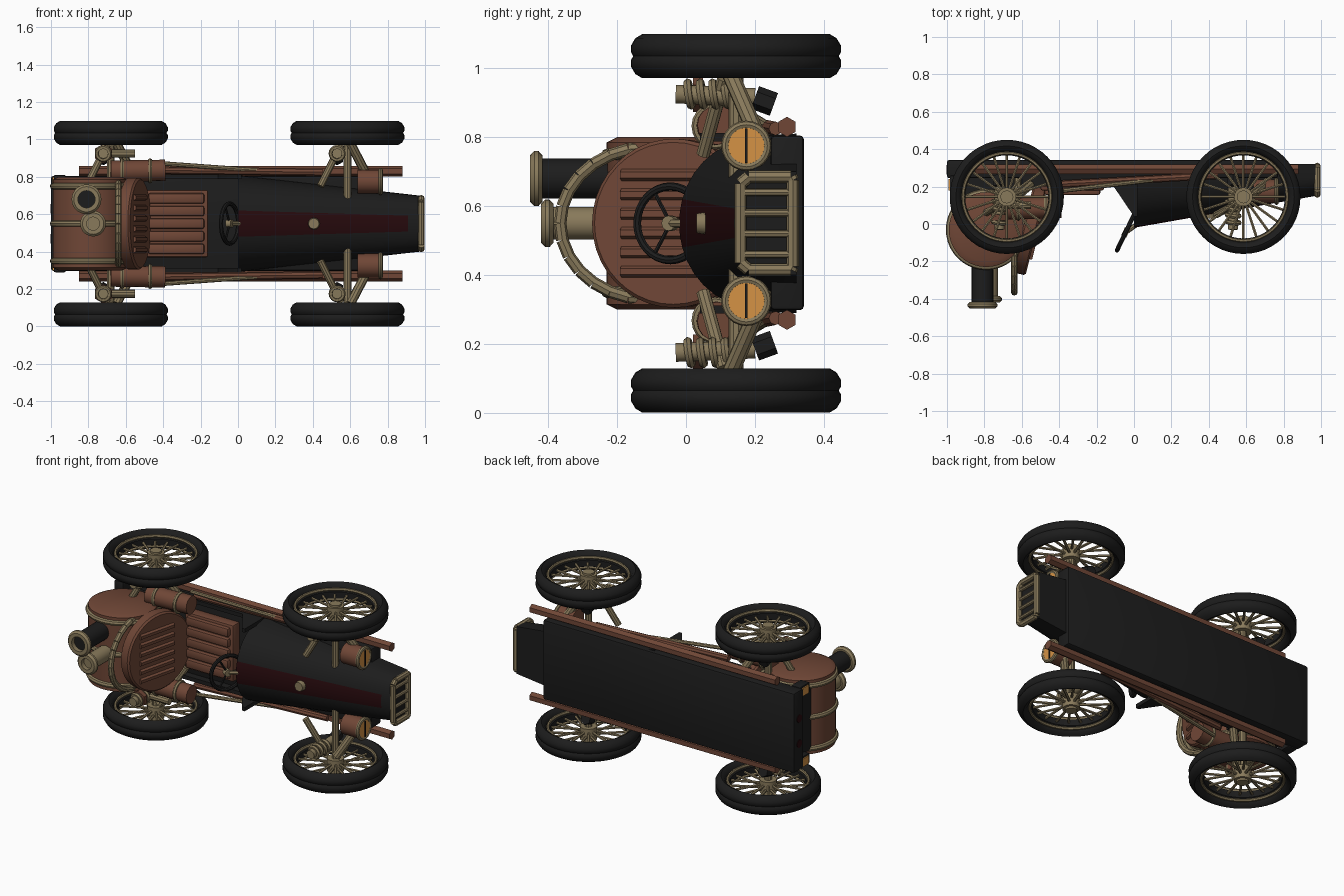
import bpy, bmesh, math
from mathutils import Vector, Matrix

if "Cube" in bpy.data.objects:
    bpy.data.objects.remove(bpy.data.objects["Cube"])

# The car lies on its side: length along x, its own "up" is -y, its width is z.
ZC = 0.55

def mat(name, c):
    m = bpy.data.materials.new(name)
    m.diffuse_color = (*c, 1)
    m.use_nodes = True
    m.node_tree.nodes["Principled BSDF"].inputs["Base Color"].default_value = m.diffuse_color
    return m

COPPER = mat("copper brown", (0.16, 0.062, 0.037))
BRASS = mat("aged brass", (0.25, 0.195, 0.105))
BLACK = mat("black", (0.012, 0.012, 0.012))
RED = mat("dark red", (0.02, 0.003, 0.004))
AMBER = mat("amber glass", (0.66, 0.29, 0.06))

def finish(bm, name, mats, angle=35):
    bmesh.ops.recalc_face_normals(bm, faces=bm.faces)
    for f in bm.faces:
        f.smooth = True
    for e in bm.edges:
        e.smooth = len(e.link_faces) == 2 and e.calc_face_angle(0) < math.radians(angle)
    me = bpy.data.meshes.new(name)
    bm.to_mesh(me)
    bm.free()
    for m in (mats if isinstance(mats, list) else [mats]):
        me.materials.append(m)
    ob = bpy.data.objects.new(name, me)
    bpy.context.collection.objects.link(ob)
    return ob

def rod(name, a, b, r, m, n=12, r2=None):
    a, b = Vector(a), Vector(b)
    bm = bmesh.new()
    q = (b - a).to_track_quat('Z', 'Y').to_matrix().to_4x4()
    bmesh.ops.create_cone(bm, cap_ends=True, segments=n, radius1=r, radius2=r if r2 is None else r2,
                          depth=(b - a).length, matrix=Matrix.Translation((a + b) / 2) @ q)
    return finish(bm, name, m)

def box(name, lo, hi, m, bevel=0.0):
    lo, hi = Vector(lo), Vector(hi)
    bm = bmesh.new()
    bmesh.ops.create_cube(bm, size=1, matrix=Matrix.Translation((lo + hi) / 2) @ Matrix.Diagonal((*(hi - lo), 1)))
    if bevel:
        bmesh.ops.bevel(bm, geom=bm.edges[:], offset=bevel, segments=2, profile=0.5, affect='EDGES')
    return finish(bm, name, m)

def lathe(name, prof, c, axis, m, n=40, closed=True):
    """Spin (radius, offset) points around an axis through c."""
    q = Vector(axis).to_track_quat('Z', 'Y')
    bm = bmesh.new()
    rings = [[bm.verts.new(Vector(c) + q @ Vector((r * math.cos(t), r * math.sin(t), h))) for r, h in prof]
             for t in (2 * math.pi * i / n for i in range(n))]
    k = len(prof)
    for i in range(n):
        A, B = rings[i], rings[(i + 1) % n]
        for j in range(k if closed else k - 1):
            bm.faces.new((A[j], A[(j + 1) % k], B[(j + 1) % k], B[j]))
    if not closed:
        bm.faces.new([r[0] for r in rings])
        bm.faces.new([r[-1] for r in rings])
    return finish(bm, name, m)

def ring(name, R, r, c, axis, m, n=40, k=8):
    return lathe(name, [(R + r * math.cos(2 * math.pi * i / k), r * math.sin(2 * math.pi * i / k))
                        for i in range(k)], c, axis, m, n)

def path(name, pts, r, m, n=8):
    for i in range(len(pts) - 1):
        rod(f"{name}_{i + 1}", pts[i], pts[i + 1], r, m, n)

def prism(name, xy, z0, z1, m):
    bm = bmesh.new()
    f = bm.faces.new([bm.verts.new((x, y, z0)) for x, y in xy])
    g = bmesh.ops.extrude_face_region(bm, geom=[f])
    bmesh.ops.translate(bm, vec=(0, 0, z1 - z0), verts=[v for v in g['geom'] if isinstance(v, bmesh.types.BMVert)])
    return finish(bm, name, m)

# Wheels
half = [(0.24, 0.03), (0.255, 0.055), (0.272, 0.064), (0.292, 0.052), (0.305, 0.03), (0.305, 0.012), (0.298, 0.0)]
tyre = half + [(r, -w) for r, w in reversed(half[:-1])]
for wx in (-0.68, 0.585):
    for s in (-1, 1):
        c = Vector((wx, 0.145, ZC + s * 0.485))
        lathe("tyre", tyre, c, (0, 0, 1), BLACK, 48)
        lathe("rim_band", [(0.24, -0.03), (0.24, 0.03), (0.222, 0.02), (0.222, -0.02)], c, (0, 0, 1), BLACK, 48)
        for o in (-0.032, 0.032):
            ring("rim_ring", 0.234, 0.009, c + Vector((0, 0, o)), (0, 0, 1), BRASS, 48, 6)
        rod("hub", c - Vector((0, 0, 0.04)), c + Vector((0, 0, 0.04)), 0.05, BRASS, 20)
        rod("hub_cap", c, c + Vector((0, 0, s * 0.052)), 0.035, BRASS, 12)
        for i in range(20):
            a = 2 * math.pi * i / 20
            d = Vector((math.cos(a), math.sin(a), 0))
            o = Vector((0, 0, 0.012 if i % 2 else -0.012))
            rod("spoke", c + d * 0.04 + o, c + d * 0.228, 0.008, BRASS, 6)
    # Axle
    rod("axle", (wx, 0.145, 0.06), (wx, 0.145, 1.04), 0.022, BRASS, 10)

# Floor and cockpit
box("floor_slab", (-1.0, 0.245, 0.298), (0.77, 0.342, 0.805), BLACK, 0.012)
for s in (-1, 1):
    z = ZC + s * 0.25
    box("cockpit_side", (-0.6, 0.2, z - 0.012), (0.0, 0.26, z + 0.012), BLACK)
    prism("cowl_side_wing", [(-0.115, 0.21), (0.0, 0.04), (0.02, 0.04), (0.02, 0.26), (-0.115, 0.26)],
          z - 0.012, z + 0.012, BLACK)

# Hood with a painted stripe along its crown
e = math.acos(0.27)
angs = [e * i / 8 for i in range(8)] + [e + (math.pi - 2 * e) * i / 4 for i in range(4)] \
    + [math.pi - e + e * i / 8 for i in range(9)]
bm = bmesh.new()
secs = []
for x in (0.0, 0.25, 0.5, 0.75, 0.91, 0.97):
    t = x / 0.97
    w, top, bot, p = 0.26 - 0.11 * t, -0.02 + 0.17 * t, 0.32, 0.72 - 0.22 * t
    secs.append([bm.verts.new((x, bot - (bot - top) * max(math.sin(a), 0) ** p, ZC + w * math.cos(a))) for a in angs])
for i in range(len(secs) - 1):
    for j in range(len(angs) - 1):
        f = bm.faces.new((secs[i][j], secs[i][j + 1], secs[i + 1][j + 1], secs[i + 1][j]))
        f.material_index = 1 if 8 <= j < 12 and i < 4 else 0
    bm.faces.new((secs[i][0], secs[i + 1][0], secs[i + 1][-1], secs[i][-1]))
bm.faces.new(secs[0])
bm.faces.new(secs[-1])
finish(bm, "hood", [BLACK, RED])
rod("hood_cap", (0.405, 0.065, ZC), (0.405, 0.03, ZC), 0.034, BRASS, 16, 0.028)

# Radiator grille
fr = [(0.158, 0.435), (0.158, 0.665), (0.182, 0.685), (0.305, 0.685), (0.31, 0.675), (0.31, 0.425), (0.305, 0.415), (0.182, 0.415)]
path("grille_frame", [(0.98, y, z) for y, z in fr + fr[:1]], 0.018, BRASS)
for i in range(4):
    z = 0.46 + 0.06 * i
    rod("grille_bar", (0.982, 0.155, z), (0.982, 0.31, z), 0.011, BRASS, 8)

# Steering wheel and column
sc, sn = Vector((-0.045, -0.045, ZC)), Vector((0.9, -0.43, 0))
ring("steering_wheel", 0.107, 0.012, sc, sn, BLACK, 32)
for i in range(3):
    a = 2 * math.pi * i / 3
    d = Vector((0.43, 0.9, 0)) * math.cos(a) + Vector((0, 0, 1)) * math.sin(a)
    rod("steering_spoke", sc, sc + d * 0.105, 0.006, BLACK, 6)
rod("steering_hub", sc - sn * 0.015, sc + sn * 0.015, 0.022, BRASS, 12)
rod("steering_column", sc, (0.06, 0.03, ZC), 0.013, BRASS, 8)

# Seat cushion
box("seat_base", (-0.5, 0.18, 0.37), (-0.16, 0.25, 0.73), COPPER, 0.01)
for i in range(5):
    z = 0.415 + 0.0675 * i
    box("seat_cushion", (-0.48, 0.155, z - 0.028), (-0.18, 0.2, z + 0.028), COPPER, 0.012)

# Round seat back with raised slats
up = Vector((-0.24, -0.97, 0)).normalized()
nrm = Vector((0.97, -0.24, 0)).normalized()
bc = Vector((-0.55, -0.03, ZC))
lathe("seat_back", [(0.235, -0.045), (0.245, -0.035), (0.245, 0.02), (0.235, 0.03)], bc, nrm, COPPER, 40, False)
for i in range(6):
    z = 0.41 + 0.056 * i
    o = bc + nrm * 0.028 + Vector((0, 0, z - ZC))
    rod("seat_back_slat", o - up * 0.1, o + up * 0.155, 0.018, COPPER, 6)

# Roll hoop behind the seat
hoop = [(-0.64, -0.11 - 0.255 * math.sin(math.pi * i / 14), ZC + 0.22 * math.cos(math.pi * i / 14)) for i in range(15)]
path("roll_hoop", [(-0.62, 0.25, ZC + 0.2)] + hoop + [(-0.62, 0.25, ZC - 0.2)], 0.018, BRASS)

# Boiler with bands and cradle
bx, by = -0.79, -0.03
lathe("boiler", [(0.17, -0.25), (0.2, -0.235), (0.2, 0.235), (0.17, 0.25)], (bx, by, ZC), (0, 0, 1), COPPER, 40, False)
for s in (-1, 0, 1):
    ring("boiler_band", 0.199, 0.017, (bx, by, ZC + s * 0.2), (0, 0, 1), BRASS)
box("boiler_cradle", (-0.95, 0.1, 0.35), (-0.6, 0.26, 0.75), BLACK)

# Chimney stacks
def stack(name, x, z, r, y, m):
    rod(name, (x, -0.1, z), (x, y + 0.03, z), r, m, 20)
    lathe(name + "_lip", [(r - 0.012, 0.0), (r + 0.01, 0.0), (r + 0.022, 0.012), (r + 0.022, 0.024),
                          (r + 0.01, 0.035), (r - 0.012, 0.035)], (x, y, z), (0, 1, 0), BRASS, 20)
    rod(name + "_bore", (x, y + 0.028, z), (x, y + 0.034, z), r - 0.005, m, 20)
stack("tall_chimney", -0.81, 0.68, 0.058, -0.452, BLACK)
stack("short_chimney", -0.775, 0.55, 0.047, -0.42, BRASS)

# Parts mirrored on both flanks
for s in (-1, 1):
    def P(x, y, w):
        return (x, y, ZC + s * w)
    # Exhaust pipes and control rod
    rod("side_pipe", P(-0.85, 0.293, 0.28), P(0.88, 0.293, 0.28), 0.029, COPPER, 6)
    rod("upper_pipe", P(-0.45, 0.21, 0.285), P(0.45, 0.26, 0.275), 0.02, COPPER, 8)
    rod("control_rod", P(-0.45, 0.17, 0.325), P(0.1, 0.235, 0.285), 0.012, BRASS, 8)
    # Steam cylinders
    rod("steam_cylinder", P(-0.68, 0.08, 0.28), P(-0.39, 0.09, 0.285), 0.057, COPPER, 16)
    for x in (-0.62, -0.47):
        ring("cylinder_band", 0.057, 0.011, P(x, 0.084, 0.282), (1, 0.03, 0), BRASS, 20, 6)
    # Spring dampers
    for x in (-0.72, 0.53):
        rod("damper_body", P(x, -0.03, 0.375), P(x, 0.2, 0.365), 0.027, BRASS, 12)
        for i in range(4):
            ring("damper_coil", 0.034, 0.012, P(x, 0.01 + 0.036 * i, 0.375), (0.1, 1, 0.15), BRASS, 16, 6)
        rod("damper_foot", P(x, 0.2, 0.365), P(x, 0.255, 0.345), 0.035, BLACK, 6)
        # Suspension arms
        rod("front_arm", P(x + 0.07, 0.13, 0.43), P(x + 0.19, 0.23, 0.2), 0.025, BRASS, 10)
        rod("rear_arm", P(x + 0.02, 0.11, 0.42), P(x - 0.09, 0.05, 0.2), 0.02, BRASS, 10)
    rod("rear_collar", P(-0.72, 0.02, 0.375), P(-0.72, 0.05, 0.375), 0.052, COPPER, 6)
    rod("rear_link", P(-0.68, 0.1, 0.375), P(-0.55, 0.1, 0.375), 0.022, BRASS, 10)
    # Headlamps
    rod("headlamp", P(0.64, 0.175, 0.225), P(0.765, 0.175, 0.225), 0.064, COPPER, 20)
    ring("headlamp_rim", 0.061, 0.012, P(0.762, 0.175, 0.225), (1, 0, 0), BRASS, 24)
    rod("headlamp_glass", P(0.764, 0.175, 0.225), P(0.77, 0.175, 0.225), 0.054, AMBER, 24)
    w = ZC + s * 0.225
    box("headlamp_bar", (0.768, 0.171, w - 0.05), (0.775, 0.179, w + 0.05), BLACK)
    # Tail lamps
    box("tail_lamp_box", (-0.985, 0.16, w - 0.035), (-0.92, 0.26, w + 0.035), BLACK, 0.008)
    box("tail_lamp_glass", (-0.992, 0.18, w - 0.025), (-0.985, 0.24, w + 0.025), AMBER)
    rod("tail_reflector", P(-1.003, 0.29, 0.08), P(-0.998, 0.29, 0.08), 0.025, RED, 12)
